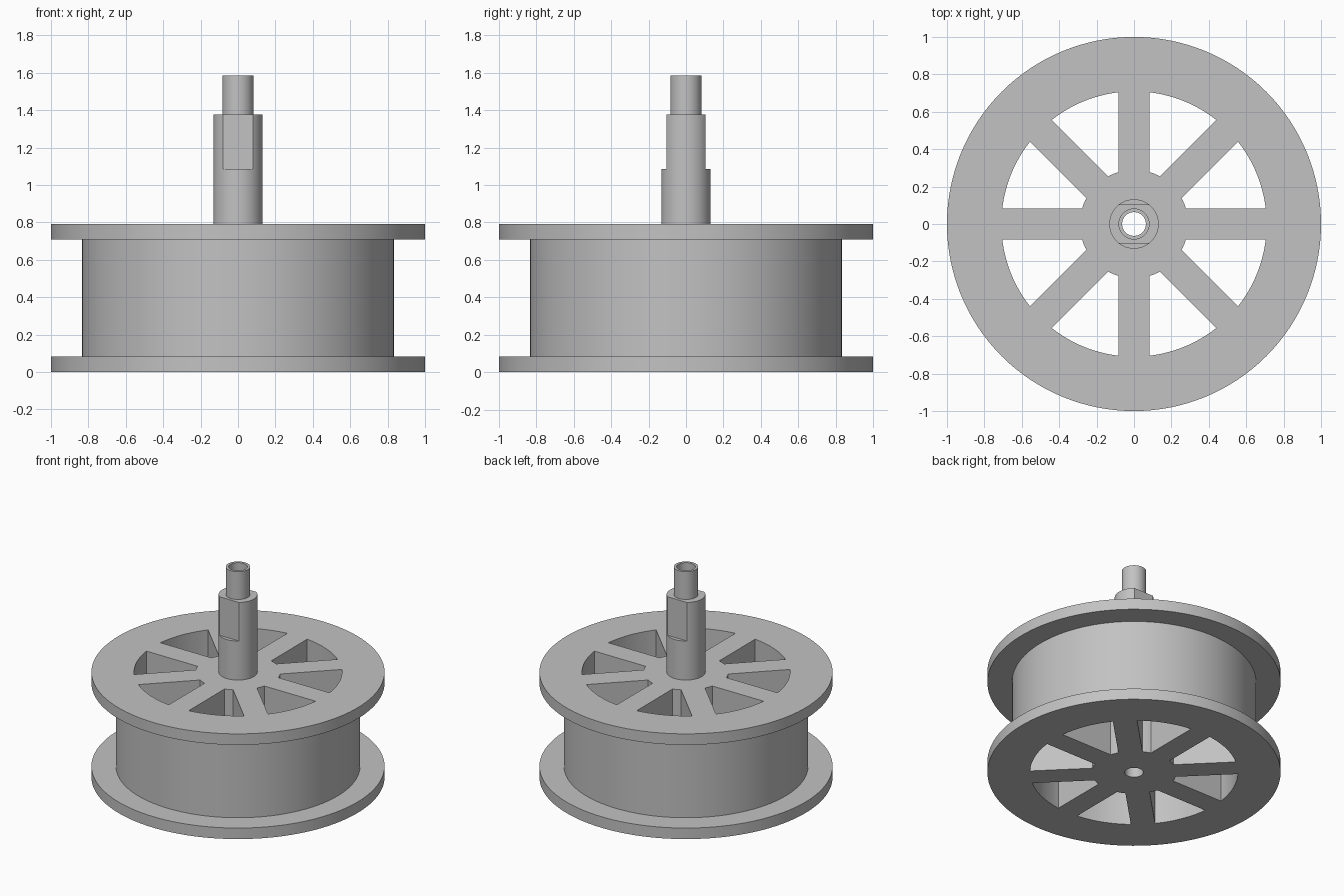
import bpy, bmesh, math

if "Cube" in bpy.data.objects:
    bpy.data.objects.remove(bpy.data.objects["Cube"])

SEGMENTS = 128
grey = bpy.data.materials.new("plain_grey")
grey.diffuse_color = (0.54, 0.54, 0.54, 1)
grey.use_nodes = True
grey.node_tree.nodes["Principled BSDF"].inputs["Base Color"].default_value = grey.diffuse_color


def make_object(name, bm):
    bmesh.ops.recalc_face_normals(bm, faces=bm.faces[:])
    mesh = bpy.data.meshes.new(name)
    bm.to_mesh(mesh)
    bm.free()
    mesh.materials.append(grey)
    obj = bpy.data.objects.new(name, mesh)
    bpy.context.collection.objects.link(obj)
    return obj


def lathe(name, profile):
    """Spin a closed (radius, z) profile about the z axis."""
    bm = bmesh.new()
    rings = []
    for i in range(SEGMENTS):
        a = 2 * math.pi * i / SEGMENTS
        rings.append([bm.verts.new((r * math.cos(a), r * math.sin(a), z)) for r, z in profile])
    n = len(profile)
    for i in range(SEGMENTS):
        a, b = rings[i], rings[(i + 1) % SEGMENTS]
        for j in range(n):
            k = (j + 1) % n
            bm.faces.new((a[j], b[j], b[k], a[k]))
    return make_object(name, bm)


def add_prism(bm, outline, z0, z1):
    low = [bm.verts.new((x, y, z0)) for x, y in outline]
    high = [bm.verts.new((x, y, z1)) for x, y in outline]
    bm.faces.new(low[::-1])
    bm.faces.new(high)
    for i in range(len(outline)):
        k = (i + 1) % len(outline)
        bm.faces.new((low[i], low[k], high[k], high[i]))


def arc(radius, start, end, steps):
    return [(radius * math.cos(start + (end - start) * i / steps),
             radius * math.sin(start + (end - start) * i / steps)) for i in range(steps + 1)]


# Flanged spool, hollow shaft and neck as one turned body
BORE = 0.0635
spool = lathe("spool_and_shaft", [
    (BORE, 0), (1, 0), (1, 0.083), (0.833, 0.083), (0.833, 0.709), (1, 0.709),
    (1, 0.792), (0.132, 0.792), (0.132, 1.376), (0.083, 1.376), (0.083, 1.585), (BORE, 1.585)])

# Eight openings that leave straight spokes of constant width
HALF_SPOKE, HUB, RIM = 0.083, 0.29, 0.709
bm = bmesh.new()
for i in range(8):
    a0, a1 = i * math.pi / 4, (i + 1) * math.pi / 4
    inner, outer = math.asin(HALF_SPOKE / HUB), math.asin(HALF_SPOKE / RIM)
    outline = arc(RIM, a0 + outer, a1 - outer, 14) + arc(HUB, a1 - inner, a0 + inner, 4)
    add_prism(bm, outline, -0.1, 0.9)
openings = make_object("opening_cutter", bm)

# Two wrench flats on the front and back of the shaft
bm = bmesh.new()
for s in (-1, 1):
    y0, y1 = sorted((s * 0.104, s * 0.2))
    add_prism(bm, [(-0.2, y0), (0.2, y0), (0.2, y1), (-0.2, y1)], 1.086, 1.45)
flats = make_object("flat_cutter", bm)

for cutter in (openings, flats):
    cut = spool.modifiers.new(cutter.name, 'BOOLEAN')
    cut.operation = 'DIFFERENCE'
    cut.solver = 'EXACT'
    cut.object = cutter
bpy.context.view_layer.objects.active = spool
spool.select_set(True)
for name in [m.name for m in spool.modifiers]:
    bpy.ops.object.modifier_apply(modifier=name)
for cutter in (openings, flats):
    bpy.data.objects.remove(cutter)

# Smooth round walls, crisp rims
bpy.ops.object.shade_smooth_by_angle(angle=math.radians(30))
